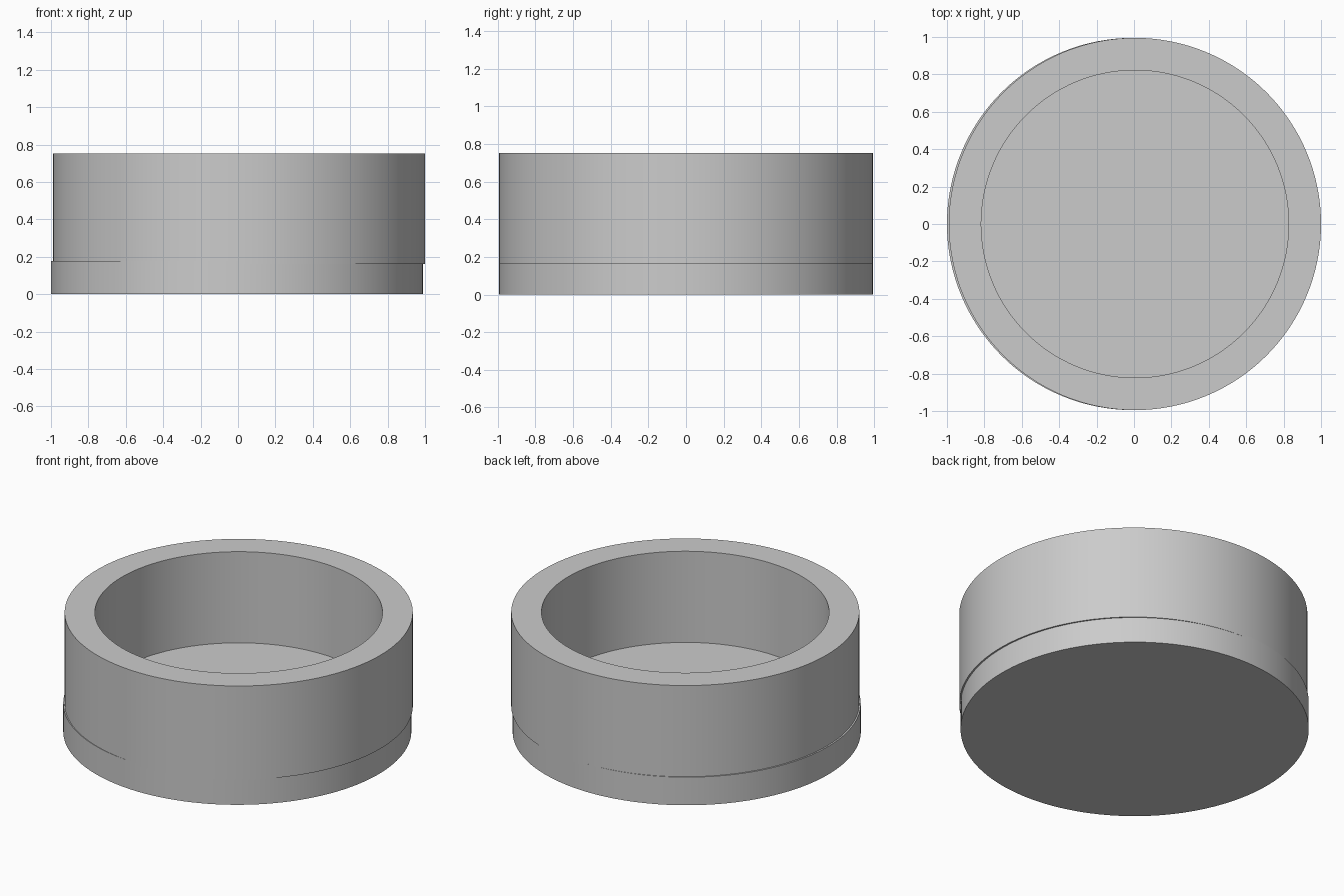
import bpy
import math
import bmesh

cube = bpy.data.objects.get("Cube")
if cube:
    bpy.data.objects.remove(cube, do_unlink=True)

SEGMENTS = 128
RADIUS = 0.995
BORE = 0.822
OFFSET = 0.005  # sideways misalignment of the two parts

grey = bpy.data.materials.new("plain_grey")
grey.use_nodes = True
colour = (0.6, 0.6, 0.6, 1)
grey.diffuse_color = colour
grey.node_tree.nodes["Principled BSDF"].inputs["Base Color"].default_value = colour


def finish(name, bm, x):
    """Turn a bmesh into a smooth, sharp-edged object."""
    bmesh.ops.remove_doubles(bm, verts=bm.verts, dist=1e-5)
    bmesh.ops.recalc_face_normals(bm, faces=bm.faces)
    mesh = bpy.data.meshes.new(name)
    bm.to_mesh(mesh)
    bm.free()
    mesh.materials.append(grey)
    obj = bpy.data.objects.new(name, mesh)
    obj.location.x = x
    bpy.context.collection.objects.link(obj)
    bpy.ops.object.select_all(action="DESELECT")
    obj.select_set(True)
    bpy.context.view_layer.objects.active = obj
    bpy.ops.object.shade_smooth_by_angle(angle=math.radians(30))


# Solid base disc
bm = bmesh.new()
base_height = 0.177
bmesh.ops.create_cone(bm, cap_ends=True, segments=SEGMENTS,
                      radius1=RADIUS, radius2=RADIUS, depth=base_height)
bmesh.ops.translate(bm, verts=bm.verts, vec=(0, 0, base_height / 2))
finish("base_disc", bm, -OFFSET)

# Thick wall ring, spun from its rectangular section
bm = bmesh.new()
bottom, top = 0.162, 0.752
section = [(BORE, bottom), (RADIUS, bottom), (RADIUS, top), (BORE, top)]
verts = [bm.verts.new((r, 0, z)) for r, z in section]
edges = [bm.edges.new((verts[i], verts[(i + 1) % 4])) for i in range(4)]
bmesh.ops.spin(bm, geom=verts + edges, cent=(0, 0, 0), axis=(0, 0, 1),
               angle=math.tau, steps=SEGMENTS, use_merge=True)
finish("wall_ring", bm, OFFSET)
